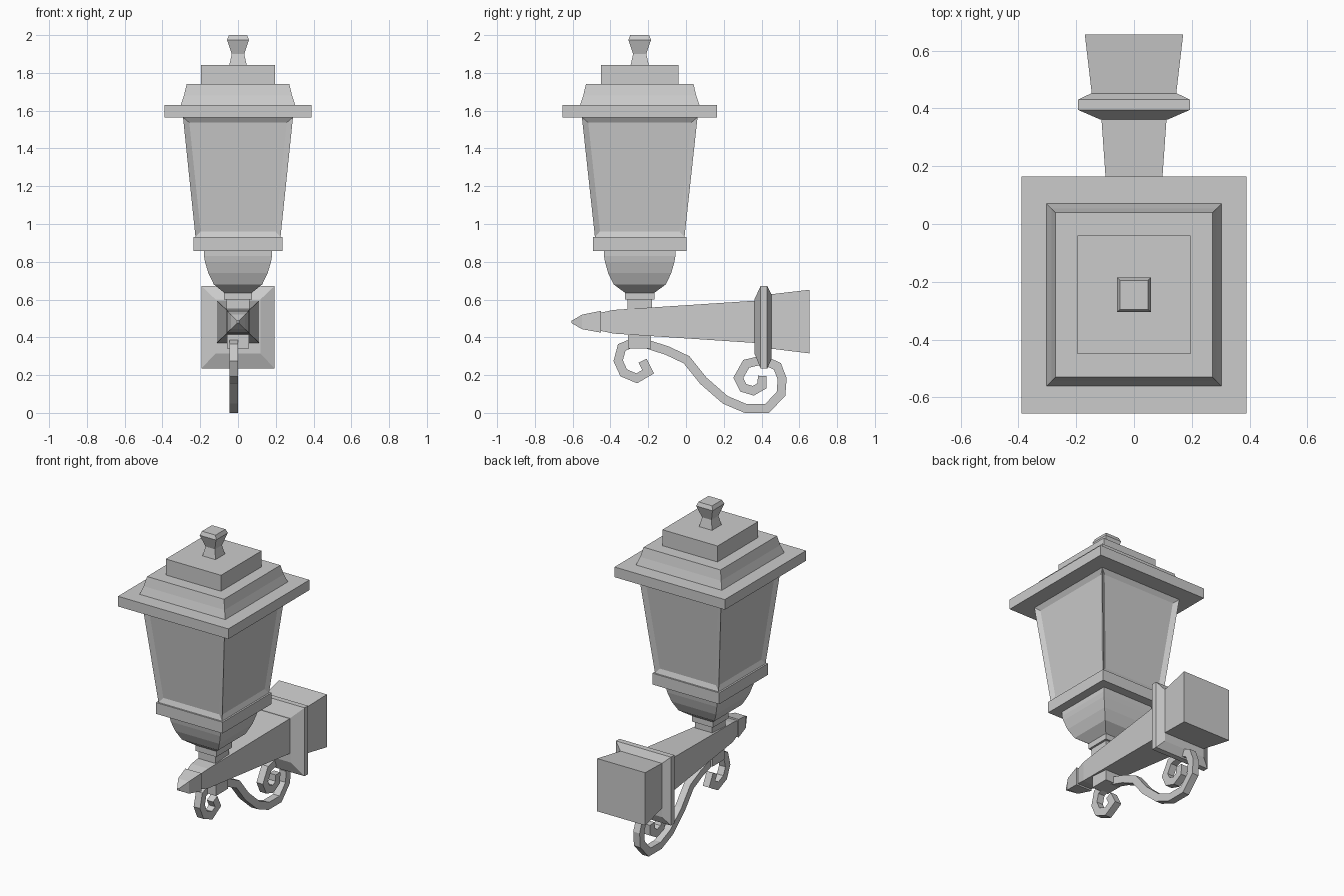
import bpy, bmesh
from mathutils import Vector

if "Cube" in bpy.data.objects:
    bpy.data.objects.remove(bpy.data.objects["Cube"])

LY = -0.245  # y of the lantern axis


def loft(name, rings, inset=None):
    """Skin four-sided rings into a capped solid; optionally recess the side panels."""
    bm = bmesh.new()
    vs = [[bm.verts.new(p) for p in r] for r in rings]
    sides = []
    for a, b in zip(vs, vs[1:]):
        for i in range(4):
            j = (i + 1) % 4
            sides.append(bm.faces.new((a[i], a[j], b[j], b[i])))
    bm.faces.new(vs[0][::-1])
    bm.faces.new(vs[-1])
    bmesh.ops.recalc_face_normals(bm, faces=bm.faces[:])
    if inset:
        bmesh.ops.inset_individual(bm, faces=sides, thickness=inset[0],
                                   depth=-inset[1], use_even_offset=True)
    me = bpy.data.meshes.new(name)
    bm.to_mesh(me)
    bm.free()
    ob = bpy.data.objects.new(name, me)
    bpy.context.collection.objects.link(ob)
    return ob


def upright(name, profile, inset=None):
    """Profile rows: z, half width x, half depth y, around the lantern axis."""
    return loft(name, [[(-x, LY - y, z), (x, LY - y, z), (x, LY + y, z), (-x, LY + y, z)]
                       for z, x, y in profile], inset)


def along_y(name, profile):
    """Profile rows: y, half width x, bottom z, top z."""
    return loft(name, [[(-x, y, a), (x, y, a), (x, y, b), (-x, y, b)]
                       for y, x, a, b in profile])


def scroll(name, path, half=0.0235, x0=-0.045, x1=0.0):
    """Flat bar following a y-z path with mitred corners."""
    pts = [Vector(p) for p in path]
    rings = []
    for i, p in enumerate(pts):
        d0 = (p - pts[max(i - 1, 0)]).normalized()
        d1 = (pts[min(i + 1, len(pts) - 1)] - p).normalized()
        t = (d0 + d1).normalized()
        n = Vector((-t.y, t.x))
        d = d1 if d1.length else d0
        w = n * half / max(0.6, t.dot(d))
        a, b = p + w, p - w
        rings.append([(x0, a.x, a.y), (x1, a.x, a.y), (x1, b.x, b.y), (x0, b.x, b.y)])
    return loft(name, rings)


# Roof tiers and finial
upright("roof_eave", [(1.565, .39, .41), (1.63, .39, .41)])
upright("roof_flare", [(1.63, .303, .316), (1.68, .286, .299), (1.74, .272, .285)])
upright("roof_cap", [(1.74, .195, .205), (1.842, .195, .205)])
upright("finial", [(1.842, .046, .048), (1.90, .033, .035), (1.975, .058, .06), (2.0, .048, .05)])

# Tapered lantern body with recessed panes
upright("lantern_body", [(.93, .225, .237), (1.565, .291, .306)], inset=(.03, .015))

# Base ring, bowl and neck
upright("base_ring", [(.858, .236, .247), (.93, .236, .247)])
upright("bowl", [(.636, .073, .078), (.68, .128, .138), (.74, .157, .167),
                 (.80, .175, .184), (.83, .18, .189), (.858, .18, .189)])
upright("neck_upper", [(.60, .073, .078), (.636, .073, .078)])
upright("neck_lower", [(.55, .06, .066), (.60, .06, .066)])
upright("post_block", [(.34, .058, .061), (.555, .058, .061)])

# Tapered arm with pointed tip
along_y("arm", [(-.605, .006, .475, .488), (-.55, .038, .443, .52), (-.45, .057, .425, .54),
                (-.449, .048, .434, .531), (-.385, .06, .42, .545), (.37, .113, .37, .594)])

# Wall plate and mounting box
along_y("wall_plate", [(.362, .118, .315, .60), (.395, .194, .235, .672),
                       (.43, .194, .235, .672), (.453, .146, .285, .627)])
along_y("mounting_box", [(.45, .146, .34, .628), (.655, .17, .315, .652)])

# Scrolled ironwork under the arm
scroll("front_scroll", [(-.245, .37), (-.298, .364), (-.34, .347), (-.359, .276), (-.33, .212),
                        (-.261, .183), (-.2, .218), (-.23, .276)])
scroll("rear_scroll", [(-.2, .362), (-.098, .329), (.003, .281), (.092, .17), (.208, .069),
                       (.314, .024), (.43, .024), (.503, .101), (.509, .18), (.484, .246),
                       (.409, .281), (.319, .26), (.277, .186), (.303, .133), (.356, .117),
                       (.402, .143), (.404, .196)])
